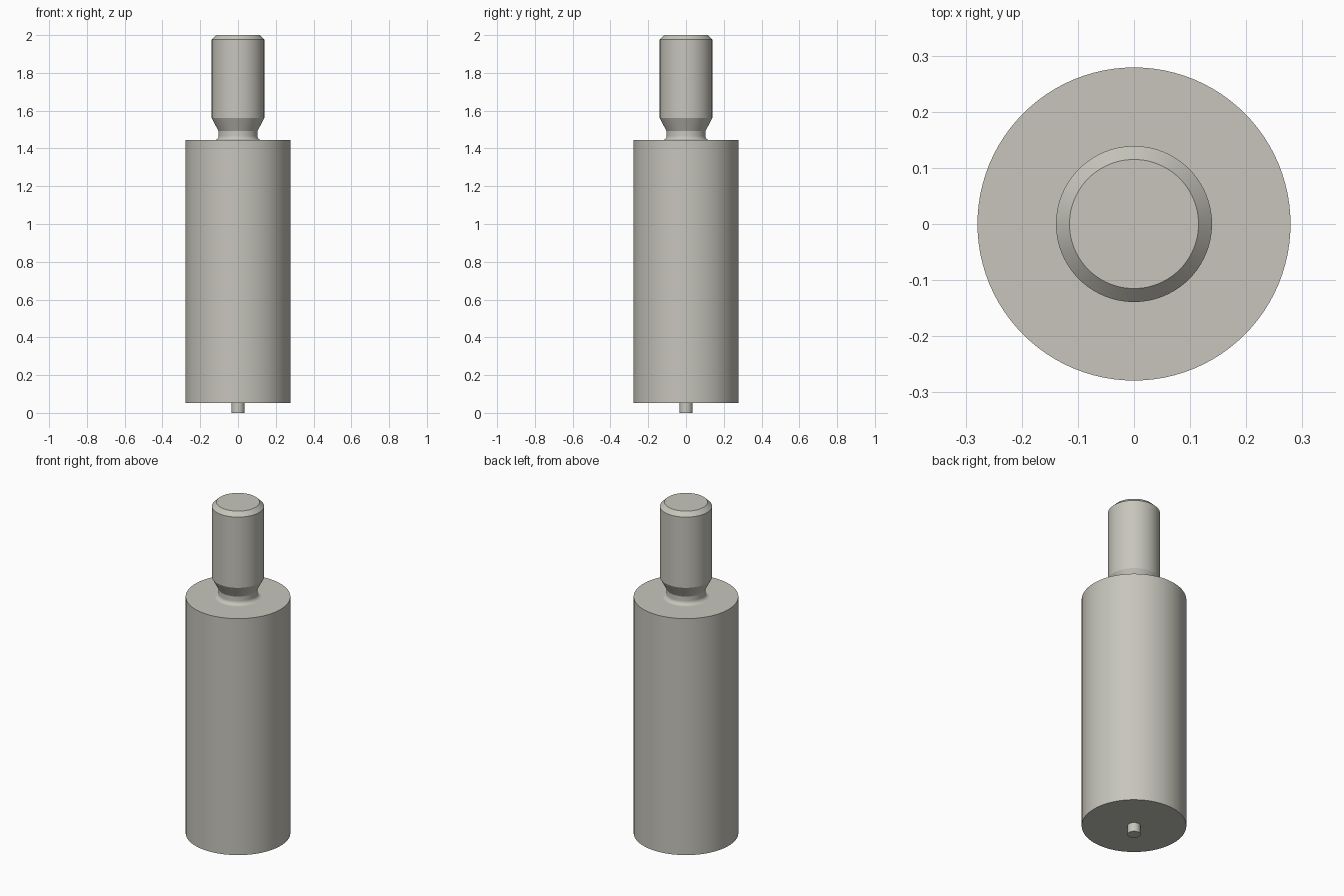
import bpy, bmesh, math

cube = bpy.data.objects.get("Cube")
if cube:
    bpy.data.objects.remove(cube, do_unlink=True)

SEGMENTS = 96

# Single plain metal colour
metal = bpy.data.materials.new("warm grey metal")
metal.use_nodes = True
colour = (0.57, 0.56, 0.50, 1.0)
metal.diffuse_color = colour
metal.node_tree.nodes["Principled BSDF"].inputs["Base Color"].default_value = colour


def lathe(name, profile, cap_bottom=False, cap_top=False):
    """Spin a bottom-to-top (radius, z) profile about the z axis."""
    bm = bmesh.new()
    rings = []
    for r, z in profile:
        rings.append([bm.verts.new((r * math.cos(2 * math.pi * j / SEGMENTS),
                                    r * math.sin(2 * math.pi * j / SEGMENTS), z))
                      for j in range(SEGMENTS)])
    for low, high in zip(rings, rings[1:]):
        for j in range(SEGMENTS):
            k = (j + 1) % SEGMENTS
            bm.faces.new((low[j], low[k], high[k], high[j]))
    if cap_bottom:
        bm.faces.new(rings[0][::-1])
    if cap_top:
        bm.faces.new(rings[-1])
    mesh = bpy.data.meshes.new(name)
    bm.to_mesh(mesh)
    bm.free()
    mesh.materials.append(metal)
    obj = bpy.data.objects.new(name, mesh)
    bpy.context.collection.objects.link(obj)
    bpy.ops.object.select_all(action='DESELECT')
    obj.select_set(True)
    bpy.context.view_layer.objects.active = obj
    bpy.ops.object.shade_smooth_by_angle(angle=math.radians(25))
    return obj


PIN_R, BODY_R, NECK_R, STUD_R = 0.035, 0.279, 0.103, 0.139
BODY_Z, SHOULDER_Z, FILLET = 0.053, 1.444, 0.022

# Small locating pin underneath
lathe("bottom_pin", [(PIN_R, 0), (PIN_R, BODY_Z)], cap_bottom=True)

# Main cylinder, open where the pin and the neck join it
lathe("main_body", [(PIN_R, BODY_Z), (BODY_R, BODY_Z),
                    (BODY_R, SHOULDER_Z), (NECK_R + FILLET, SHOULDER_Z)])

# Stud: filleted neck, flared undercut, shaft and chamfered tip
fillet = [(NECK_R + FILLET * (1 - math.sin(a)), SHOULDER_Z + FILLET * (1 - math.cos(a)))
          for a in (math.pi / 2 * i / 8 for i in range(9))]
lathe("top_stud", fillet + [(NECK_R, 1.492), (STUD_R, 1.56),
                            (STUD_R, 1.976), (0.115, 2.0)], cap_top=True)
